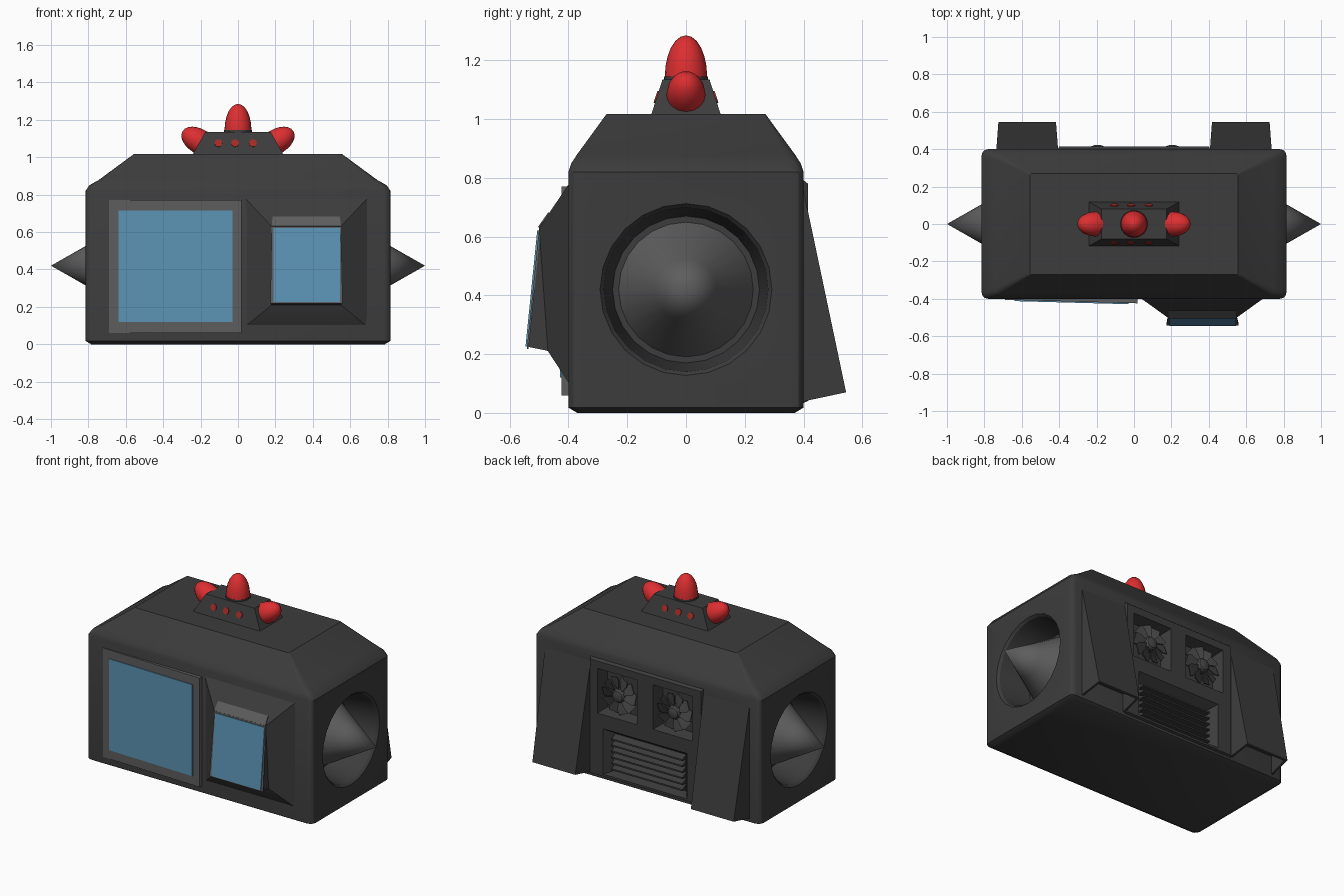
import bpy, bmesh, math
from mathutils import Vector

if "Cube" in bpy.data.objects:
    bpy.data.objects.remove(bpy.data.objects["Cube"])


def material(name, rgb):
    m = bpy.data.materials.new(name)
    m.diffuse_color = (*rgb, 1)
    m.use_nodes = True
    m.node_tree.nodes["Principled BSDF"].inputs["Base Color"].default_value = m.diffuse_color
    return m


DARK = material("charcoal", (0.045, 0.045, 0.045))
GREY = material("mid_grey", (0.11, 0.11, 0.11))
FAN = material("fan_grey", (0.06, 0.06, 0.06))
BLUE = material("screen_blue", (0.105, 0.29, 0.46))
RED = material("lamp_red", (0.72, 0.028, 0.03))
DEEP_RED = material("button_red", (0.36, 0.025, 0.02))


def loft(name, rings, mat, smooth=30):
    """Skin equal-length rings of points and cap both ends."""
    bm = bmesh.new()
    vr = [[bm.verts.new(p) for p in r] for r in rings]
    n = len(rings[0])
    for a, b in zip(vr, vr[1:]):
        for i in range(n):
            bm.faces.new((a[i], a[(i + 1) % n], b[(i + 1) % n], b[i]))
    bm.faces.new(vr[0])
    bm.faces.new(vr[-1])
    bmesh.ops.remove_doubles(bm, verts=bm.verts, dist=1e-5)
    bmesh.ops.recalc_face_normals(bm, faces=bm.faces)
    me = bpy.data.meshes.new(name)
    bm.to_mesh(me)
    bm.free()
    me.materials.append(mat)
    ob = bpy.data.objects.new(name, me)
    bpy.context.collection.objects.link(ob)
    return finish(ob, smooth)


def finish(ob, angle=30):
    bpy.ops.object.select_all(action='DESELECT')
    ob.select_set(True)
    bpy.context.view_layer.objects.active = ob
    bpy.ops.object.shade_smooth_by_angle(angle=math.radians(angle))
    return ob


def tube(name, base, axis, prof, n, mat, smooth=30):
    """Revolve (radius, height) pairs around an axis."""
    q = Vector(axis).to_track_quat('Z', 'Y')
    ang = [2 * math.pi * i / n for i in range(n)]
    return loft(name, [[Vector(base) + q @ Vector((r * math.cos(a), r * math.sin(a), h))
                        for a in ang] for r, h in prof], mat, smooth)


def extrude_x(name, prof, x0, x1, mat):
    return loft(name, [[(x, y, z) for y, z in prof] for x in (x0, x1)], mat)


def plate(name, pts, mat, t=0.008):
    """Thin plate standing out toward the front from four corners."""
    p = [Vector(c) for c in pts]
    nrm = (p[1] - p[0]).cross(p[3] - p[0]).normalized()
    if nrm.y > 0:
        nrm = -nrm
    return loft(name, [[c - nrm * 0.002 for c in p], [c + nrm * t for c in p]], mat)


def rrect(hx, hy, c, z):
    pts = []
    for k, (sx, sy) in enumerate(((1, 1), (-1, 1), (-1, -1), (1, -1))):
        for j in range(4):
            a = math.pi / 2 * (k + j / 3)
            pts.append((sx * (hx - c) + c * math.cos(a), sy * (hy - c) + c * math.sin(a), z))
    return pts


def rect_y(x0, x1, z0, z1, y):
    return [(x0, y, z0), (x1, y, z0), (x1, y, z1), (x0, y, z1)]


def cut(ob, cutters):
    for c in cutters:
        c.hide_render = True
        m = ob.modifiers.new("cut", 'BOOLEAN')
        m.object, m.operation, m.solver = c, 'DIFFERENCE', 'EXACT'
        bpy.context.view_layer.objects.active = ob
        bpy.ops.object.modifier_apply(modifier=m.name)


# Main body with sloping roof
body = loft("body", [rrect(.785, .37, .03, 0), rrect(.815, .4, .035, .018), rrect(.815, .4, .035, .82),
                     rrect(.795, .39, .035, .85), rrect(.745, .372, .03, .878),
                     rrect(.555, .27, .01, 1.018)], DARK)

# Rear panel between the ducts
panel = loft("rear_panel", [rect_y(-.41, .41, .03, .80, .39), rect_y(-.40, .40, .04, .78, .415)], DARK)

# Recesses: round side bays, fan pits and grille pit
side_cuts = [tube("bay_cutter", (s * .6, 0, .42), (s, 0, 0),
                  [(.25, 0), (.28, .2), (.295, .218), (.30, .26)], 24, DARK) for s in (-1, 1)]
pits = [loft("fan_pit_cutter", [rect_y(x - .12, x + .12, .46, .71, .345),
                                rect_y(x - .15, x + .15, .435, .74, .44)], DARK) for x in (-.195, .205)]
pits.append(loft("grille_pit_cutter", [rect_y(-.25, .26, .07, .31, .355),
                                       rect_y(-.31, .32, .05, .36, .43)], DARK))
cut(body, side_cuts + pits)
cut(panel, pits)
for c in side_cuts + pits:
    bpy.data.objects.remove(c)
finish(body)
finish(panel)

# Side cones
for s, side in ((-1, "left"), (1, "right")):
    tube(side + "_cone", (s * .59, 0, .42), (s, 0, 0),
         [(.235, 0), (.105, .225), (.0, .41)], 24, GREY)

# Fans: hub and pitched blades
for x, side in ((-.195, "left"), (.205, "right")):
    c = Vector((x, 0, .585))
    tube(side + "_fan_hub", (x, .34, .585), (0, 1, 0),
         [(.045, 0), (.045, .06), (.035, .075), (.015, .082)], 12, FAN)
    for i in range(10):
        a = 2 * math.pi * i / 10
        rad = Vector((math.cos(a), 0, math.sin(a)))
        tan = Vector((-math.sin(a), 0, math.cos(a)))
        rings = []
        for r, w in ((.035, .012), (.09, .034), (.118, .03)):
            o = c + rad * r
            rings.append([o + tan * (u * w) + Vector((0, y, 0)) for u, y in
                          ((-1, .375), (1, .398), (1, .406), (-1, .383))])
        loft(side + "_fan_blade", rings, FAN)

# Grille slats
for i in range(6):
    z = .085 + i * .039
    extrude_x("grille_slat", [(.35, z), (.395, z), (.395, z + .01), (.35, z + .03)], -.25, .26, DARK)

# Rear exhaust ducts, hollow at the lower end
for s, side in ((-1, "left"), (1, "right")):
    a, b = .405, .737
    prof = [(.385, .83, 0), (.545, .07, .012), (.385, .036, 0)]
    ob = loft(side + "_rear_duct", [[(s * (a + t), y, z) for y, z, t in prof],
                                    [(s * (b - t), y, z) for y, z, t in prof]], DARK)
    bm = bmesh.new()
    bm.from_mesh(ob.data)
    f = min(bm.faces, key=lambda f: f.normal.z)
    bmesh.ops.inset_region(bm, faces=[f], thickness=.02)
    f = min(bm.faces, key=lambda f: f.calc_center_median().z + (0 if len(f.verts) == 4 and f.normal.z < -.9
                                                                and f.calc_area() > .02 else 9))
    bm.normal_update()
    new = bmesh.ops.extrude_discrete_faces(bm, faces=[f])["faces"][0]
    for v in new.verts:
        v.co.z += .12
        v.co.y = .40 + (v.co.y - .40) * .8
    bm.to_mesh(ob.data)
    bm.free()
    finish(ob)

# Large front window: slightly turned frame and screen
loft("large_window_frame", [rect_y(-.69, .02, .06, .77, -.38),
                            [(-.69, -.405, .06), (.02, -.424, .06), (.02, -.424, .77), (-.69, -.405, .77)]], GREY)
plate("large_screen", [(-.64, -.4063, .12), (-.03, -.4227, .12), (-.03, -.4227, .715), (-.64, -.4063, .715)],
      BLUE, .006)

# Small front window: sloped housing, tilted wedge, frame and screen
loft("small_window_housing", [rect_y(.02, .71, .08, .80, -.385),
                              [(.18, -.47, .21), (.55, -.47, .21), (.55, -.5, .63), (.18, -.5, .63)]], DARK)
extrude_x("small_window_wedge", [(-.495, .63), (-.538, .225), (-.465, .21)], .18, .55, DARK)
plate("small_window_frame", [(.173, -.538, .217), (.56, -.538, .217), (.55, -.496, .63), (.18, -.496, .63)], GREY, .004)
plate("small_window_brow", [(.18, -.5, .63), (.55, -.5, .63), (.545, -.465, .68), (.185, -.465, .68)], GREY, .005)
plate("small_screen", [(.19, -.5395, .225), (.545, -.5395, .225), (.545, -.4995, .62), (.19, -.4995, .62)], BLUE, .007)

# Roof beacon base
loft("beacon_base", [[(x * hx, y * hy, z) for x, y in ((-1, -1), (1, -1), (1, 1), (-1, 1))]
                     for hx, hy, z in ((.245, .12, 1.01), (.175, .08, 1.135))], DARK)


# Rounded lamps
def lamp(name, base, axis, r, h):
    steps = [math.pi / 2 * i / 6 for i in range(7)]
    tube(name, base, axis, [(r, -.01)] + [(r * math.cos(t), h * math.sin(t)) for t in steps], 16, RED, 50)


tube("centre_lamp_collar", (0, 0, 1.125), (0, 0, 1), [(.075, 0), (.075, .02)], 16, DARK)
lamp("centre_lamp", (0, 0, 1.145), (0, 0, 1), .072, .14)
for s, side in ((-1, "left"), (1, "right")):
    lamp(side + "_lamp", (s * .207, 0, 1.085), (s * .854, 0, .52), .066, .105)

# Buttons on both slopes of the beacon base
for s in (-1, 1):
    for x in (-.105, -.015, .08):
        tube("button", (x, s * .1, 1.075), (0, s * .949, .316), [(.021, -.005), (.021, .004)], 12, DEEP_RED)
